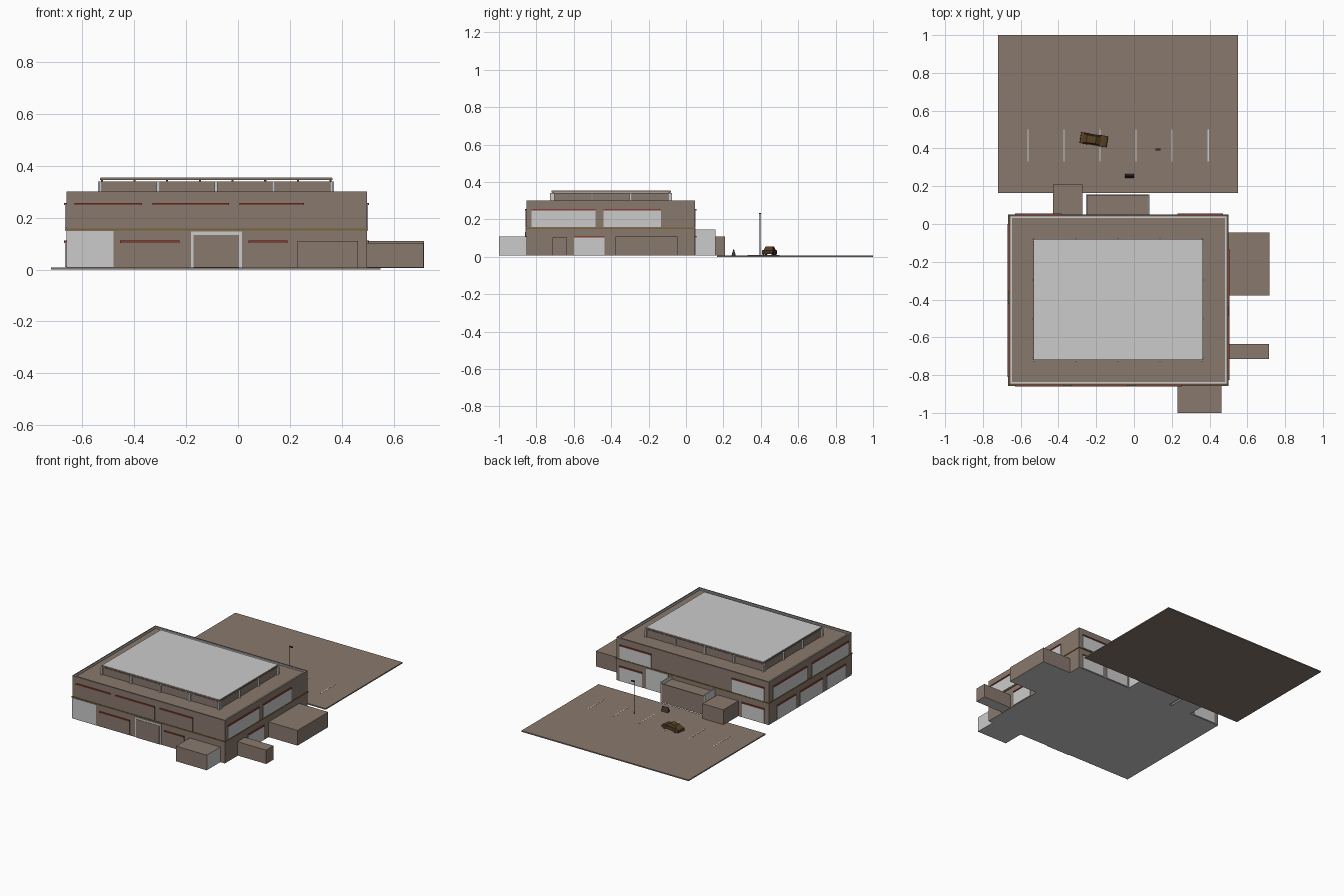
import bpy, bmesh, math
from mathutils import Vector

if "Cube" in bpy.data.objects:
    bpy.data.objects.remove(bpy.data.objects["Cube"])


def material(name, rgb):
    m = bpy.data.materials.new(name)
    m.diffuse_color = (*rgb, 1)
    m.use_nodes = True
    m.node_tree.nodes["Principled BSDF"].inputs["Base Color"].default_value = m.diffuse_color
    return m


BROWN = material("brown_wall", (0.25, 0.19, 0.155))
GREY = material("light_grey", (0.6, 0.6, 0.6))
RED = material("red_trim", (0.24, 0.05, 0.035))
GOLD = material("dark_gold", (0.19, 0.13, 0.045))
CAR = material("car_brown", (0.10, 0.052, 0.018))
DARK = material("dark_metal", (0.05, 0.04, 0.035))


def box(name, x0, x1, y0, y1, z0, z1, mat, other=None, dirs=()):
    """Box; faces pointing along any vector in dirs take the second material."""
    bm = bmesh.new()
    bmesh.ops.create_cube(bm, size=1)
    for v in bm.verts:
        v.co = Vector(((x0 + x1) / 2 + v.co.x * (x1 - x0),
                       (y0 + y1) / 2 + v.co.y * (y1 - y0),
                       (z0 + z1) / 2 + v.co.z * (z1 - z0)))
    bm.normal_update()
    for f in bm.faces:
        if any(f.normal.dot(Vector(d)) > 0.9 for d in dirs):
            f.material_index = 1
    me = bpy.data.meshes.new(name)
    bm.to_mesh(me)
    bm.free()
    me.materials.append(mat)
    if other:
        me.materials.append(other)
    ob = bpy.data.objects.new(name, me)
    bpy.context.collection.objects.link(ob)
    return ob


def prism(name, pts, w, mat):
    """Extrude an (x, z) profile along y, centred on y = 0."""
    bm = bmesh.new()
    f = bm.faces.new([bm.verts.new((x, -w / 2, z)) for x, z in pts])
    r = bmesh.ops.extrude_face_region(bm, geom=[f])
    bmesh.ops.translate(bm, vec=(0, w, 0), verts=[v for v in r["geom"] if isinstance(v, bmesh.types.BMVert)])
    bmesh.ops.recalc_face_normals(bm, faces=bm.faces)
    me = bpy.data.meshes.new(name)
    bm.to_mesh(me)
    bm.free()
    me.materials.append(mat)
    ob = bpy.data.objects.new(name, me)
    bpy.context.collection.objects.link(ob)
    return ob


X0, X1, Y0, Y1 = -0.662, 0.497, -0.853, 0.047
DOWN = (0, 0, -1)


def plate(name, side, a0, a1, z0, z1, mat, t=0.004):
    """Thin plate standing on one outer wall of the building."""
    if side == "front":
        return box(name, a0, a1, Y0 - t, Y0, z0, z1, mat)
    if side == "back":
        return box(name, a0, a1, Y1, Y1 + t, z0, z1, mat)
    if side == "left":
        return box(name, X0 - t, X0, a0, a1, z0, z1, mat)
    return box(name, X1, X1 + t, a0, a1, z0, z1, mat)


def ring(name, inset, width, z0, z1, mat):
    """Rectangular rim following the building outline."""
    a, b, c, d = X0 + inset, X1 - inset, Y0 + inset, Y1 - inset
    box(name + "_front", a, b, c, c + width, z0, z1, mat)
    box(name + "_back", a, b, d - width, d, z0, z1, mat)
    box(name + "_left", a, a + width, c + width, d - width, z0, z1, mat)
    box(name + "_right", b - width, b, c + width, d - width, z0, z1, mat)


# main building: two storeys, belt and parapet
box("lower_storey", X0, X1, Y0, Y1, 0.006, 0.152, BROWN, GREY, [DOWN])
box("upper_storey", X0, X1, Y0, Y1, 0.152, 0.29, BROWN)
ring("floor_belt", -0.004, 0.01, 0.15, 0.158, GOLD)
ring("parapet", 0, 0.008, 0.29, 0.3, BROWN)
ring("parapet_lining", 0.008, 0.008, 0.29, 0.297, GREY)

# windows: side, start, end, bottom, top, colour, red lintel
UP, LOW = (0.16, 0.25), (0.01, 0.105)
windows = [
    ("front", -0.63, -0.37, *UP, BROWN, True), ("front", -0.33, -0.035, *UP, BROWN, True),
    ("front", 0.005, 0.255, *UP, BROWN, True), ("front", -0.455, -0.225, *LOW, BROWN, True),
    ("front", 0.04, 0.19, *LOW, BROWN, True), ("front", -0.66, -0.48, 0.01, 0.149, GREY, False),
    ("right", -0.825, -0.485, *UP, GREY, True), ("right", -0.44, -0.135, *UP, GREY, True),
    ("right", -0.6, -0.435, *LOW, GREY, True),
    ("left", -0.81, -0.42, *UP, GREY, True), ("left", -0.36, 0.0, *UP, GREY, True),
    ("left", -0.78, -0.58, *LOW, GREY, True), ("left", -0.53, -0.29, *LOW, GREY, True),
    ("left", -0.24, -0.04, *LOW, GREY, True),
    ("back", 0.23, 0.47, *UP, GREY, True), ("back", -0.63, -0.385, *UP, GREY, True),
    ("back", 0.3, 0.47, *LOW, GREY, True), ("back", 0.1, 0.27, 0.01, 0.149, GREY, False),
    ("back", -0.63, -0.46, *LOW, GREY, True),
]
for i, (side, a, b, z0, z1, mat, lintel) in enumerate(windows):
    plate(f"window_{i}", side, a, b, z0, z1, mat)
    if lintel:
        plate(f"red_lintel_{i}", side, a, b, z1 - 0.002, z1 + 0.006, RED, 0.008)

# front doorway with light frame
plate("door_frame", "front", -0.182, 0.015, 0.008, 0.147, GREY, 0.005)
plate("front_door", "front", -0.172, 0.003, 0.008, 0.134, BROWN, 0.007)

# roof penthouse, ribs and floating roof slab
box("penthouse", -0.53, 0.36, -0.715, -0.085, 0.29, 0.34, BROWN)
for i in range(5):
    x = -0.53 + i * 0.2225
    box(f"front_rib_{i}", x - 0.006, x + 0.006, -0.728, -0.714, 0.29, 0.34, GREY)
    box(f"back_rib_{i}", x - 0.006, x + 0.006, -0.086, -0.074, 0.29, 0.34, GREY)
for i in range(4):
    y = -0.71 + i * 0.207
    box(f"left_rib_{i}", -0.54, -0.529, y - 0.006, y + 0.006, 0.29, 0.34, GREY)
    box(f"right_rib_{i}", 0.359, 0.37, y - 0.006, y + 0.006, 0.29, 0.34, GREY)
for i in range(8):
    x = -0.525 + i * 0.126
    for y in (-0.71, -0.09):
        box(f"slab_support_{i}", x - 0.004, x + 0.004, y - 0.004, y + 0.004, 0.34, 0.346, DARK)
box("roof_slab_edge", -0.532, 0.364, -0.72, -0.08, 0.345, 0.353, BROWN)
box("roof_slab_top", -0.53, 0.362, -0.718, -0.082, 0.353, 0.355, GREY)

# annexes around the building
box("front_annex", 0.23, 0.463, -1.0, Y0, 0.006, 0.11, BROWN, GREY, [DOWN, (1, 0, 0), (-1, 0, 0)])
box("right_large_annex", X1, 0.717, -0.378, -0.045, 0.006, 0.11, BROWN, GREY, [DOWN])
box("right_narrow_annex", X1, 0.715, -0.715, -0.635, 0.008, 0.103, BROWN, GREY, [DOWN])
box("back_annex", -0.43, -0.272, Y1, 0.208, 0.006, 0.11, BROWN, GREY, [DOWN])

# back entrance with open parapet
box("entrance_block", -0.245, 0.075, Y1, 0.152, 0.006, 0.125, BROWN, GREY, [DOWN])
box("entrance_front_wall", -0.245, 0.075, 0.152, 0.157, 0.006, 0.135, BROWN)
for s, x in (("left", -0.253), ("right", 0.075)):
    box(f"entrance_{s}_wall", x, x + 0.008, Y1, 0.157, 0.006, 0.146, GREY)

# parking lot and bay lines
box("parking_lot", -0.72, 0.55, 0.165, 1.0, 0, 0.008, BROWN)
for i in range(6):
    x = -0.562 + i * 0.191
    box(f"bay_line_{i}", x - 0.003, x + 0.003, 0.33, 0.5, 0.008, 0.009, GREY)

# street lamp
box("lamp_post", 0.115, 0.119, 0.393, 0.397, 0.008, 0.234, DARK)
box("lamp_head", 0.113, 0.139, 0.39, 0.4, 0.228, 0.234, DARK)

# folding sign board
board = prism("folding_sign", [(-0.011, 0.008), (0.011, 0.008), (0.002, 0.04), (-0.002, 0.04)], 0.048, DARK)
board.rotation_euler.z = math.pi / 2
board.location = (-0.023, 0.255, 0)

# parked car: body, cabin, wheels
root = bpy.data.objects.new("car_pivot", None)
bpy.context.collection.objects.link(root)
root.location = (-0.213, 0.446, 0)
root.rotation_euler.z = math.radians(-9)
body = prism("car_body", [(-0.072, 0.016), (0.072, 0.016), (0.073, 0.027), (0.064, 0.034), (0.035, 0.037),
                          (-0.056, 0.037), (-0.071, 0.033)], 0.058, CAR)
cabin = prism("car_cabin", [(-0.058, 0.037), (0.036, 0.037), (0.012, 0.054), (-0.038, 0.054)], 0.05, CAR)
for v in cabin.data.vertices:
    if v.co.z > 0.05:
        v.co.y *= 0.78
parts = [body, cabin]
for x in (-0.044, 0.044):
    for y in (-0.025, 0.025):
        bpy.ops.mesh.primitive_cylinder_add(vertices=12, radius=0.012, depth=0.01,
                                            location=(x, y, 0.02), rotation=(math.pi / 2, 0, 0))
        w = bpy.context.object
        w.name = "car_wheel"
        w.data.materials.append(DARK)
        parts.append(w)
for p in parts:
    p.parent = root
